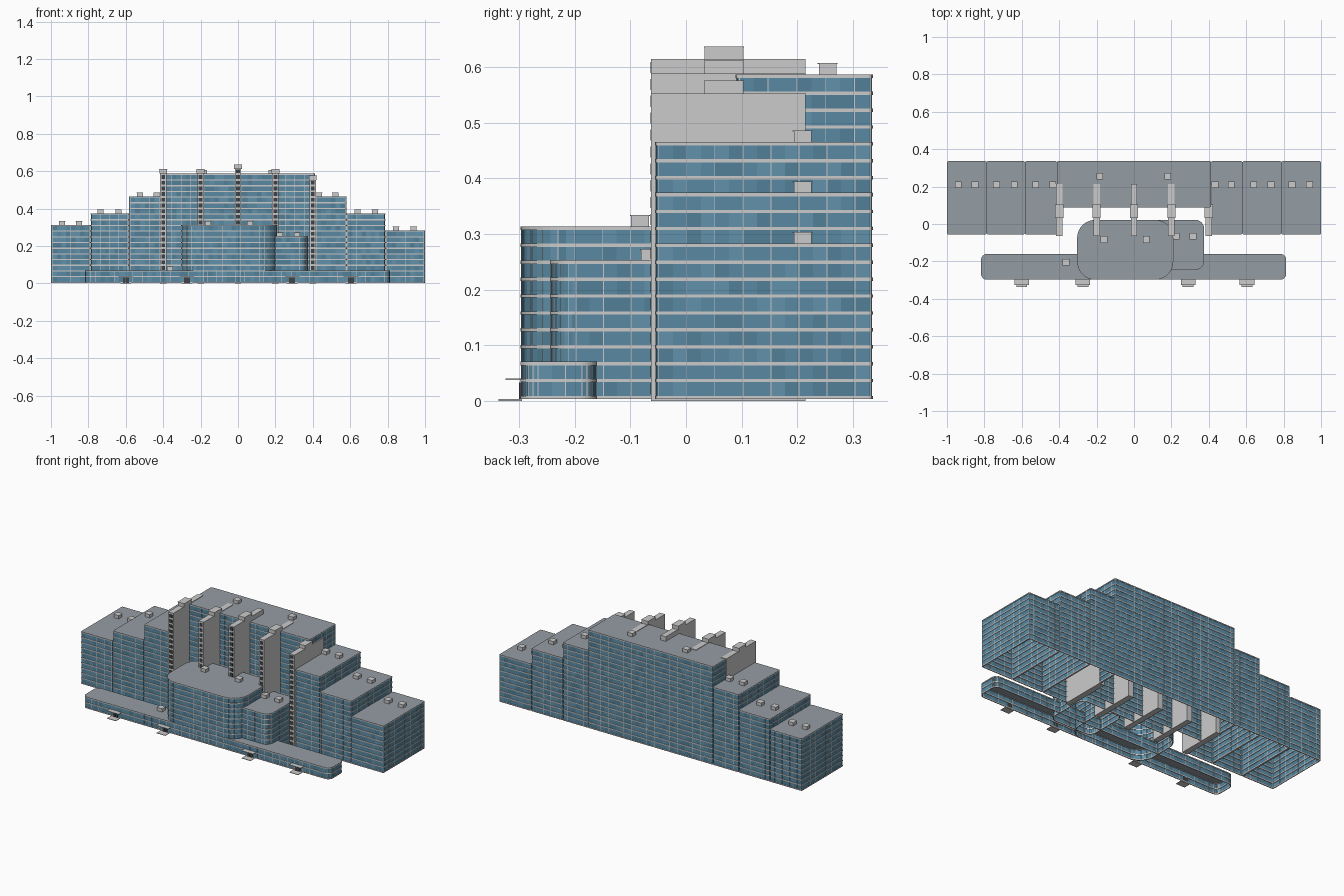
import bpy, bmesh, math, random
from mathutils import Vector

if "Cube" in bpy.data.objects:
    bpy.data.objects.remove(bpy.data.objects["Cube"])

random.seed(4)
FLOOR, BASE = 0.0304, 0.006


def material(name, r, g, b):
    m = bpy.data.materials.new(name)
    m.diffuse_color = (r, g, b, 1)
    m.use_nodes = True
    m.node_tree.nodes["Principled BSDF"].inputs["Base Color"].default_value = m.diffuse_color
    return m


GLASS = [material("glass_mid", .10, .25, .36), material("glass_dark", .085, .215, .31),
         material("glass_light", .12, .285, .40)]
ROOF = material("roof_grey", .30, .34, .37)
DARK = material("dark_window", .05, .055, .06)


def finish(name, bm, mats=(), recalc=True):
    if recalc:
        bmesh.ops.recalc_face_normals(bm, faces=bm.faces)
    me = bpy.data.meshes.new(name)
    bm.to_mesh(me)
    bm.free()
    for m in mats:
        me.materials.append(m)
    ob = bpy.data.objects.new(name, me)
    bpy.context.collection.objects.link(ob)
    return ob


def add_box(bm, x0, x1, y0, y1, z0, z1):
    vs = bmesh.ops.create_cube(bm, size=1)["verts"]
    for v in vs:
        v.co = Vector(((x0 + x1) / 2 + v.co.x * (x1 - x0),
                       (y0 + y1) / 2 + v.co.y * (y1 - y0),
                       (z0 + z1) / 2 + v.co.z * (z1 - z0)))


def outline(x0, x1, y0, y1, r, grow=0.0):
    """Counter-clockwise rounded rectangle, optionally offset outward."""
    pts = []
    n = 10 if r > .02 else 2
    for cx, cy, a0 in ((x1 - r, y0 + r, -90), (x1 - r, y1 - r, 0),
                       (x0 + r, y1 - r, 90), (x0 + r, y0 + r, 180)):
        for i in range(n + 1):
            a = math.radians(a0 + 90 * i / n)
            pts.append((cx + (r + grow) * math.cos(a), cy + (r + grow) * math.sin(a)))
    return pts


def subdivide(pts, step=0.025):
    out = []
    for (ax, ay), (bx, by) in zip(pts, pts[1:] + pts[:1]):
        k = max(1, round(math.hypot(bx - ax, by - ay) / step))
        out += [(ax + (bx - ax) * i / k, ay + (by - ay) * i / k) for i in range(k)]
    return out


def block(name, x0, x1, y0, y1, floors, r=0.005):
    rect = (x0 + .002, x1 - .002, y0 + .002, y1 - .002, r)
    top = BASE + floors * FLOOR

    # glass skin, one panel per window, open underneath
    bm = bmesh.new()
    pts = subdivide(outline(*rect))
    rows = [[bm.verts.new((x, y, BASE + f * FLOOR)) for x, y in pts] for f in range(floors + 1)]
    n = len(pts)
    for f in range(floors):
        for i in range(n):
            j = (i + 1) % n
            face = bm.faces.new((rows[f][i], rows[f][j], rows[f + 1][j], rows[f + 1][i]))
            face.material_index = random.choice((0, 0, 1, 2))
    finish(name + "_glass", bm, GLASS, recalc=False)

    # thin mullions
    bm = bmesh.new()
    for x, y in pts[::2]:
        add_box(bm, x - .0008, x + .0008, y - .0008, y + .0008, BASE, top)
    finish(name + "_mullions", bm)

    # projecting floor bands
    bm = bmesh.new()
    outer, inner = outline(*rect, grow=.002), outline(*rect, grow=-.003)
    n = len(outer)
    for f in range(floors + 1):
        z = BASE + f * FLOOR
        loops = [[bm.verts.new((x, y, z + dz)) for x, y in p] for p, dz in
                 ((outer, -.003), (outer, .003), (inner, .003), (inner, -.003))]
        for k in range(4):
            a, b = loops[k], loops[(k + 1) % 4]
            for i in range(n):
                j = (i + 1) % n
                bm.faces.new((a[i], a[j], b[j], b[i]))
    finish(name + "_floor_bands", bm)

    # roof slab
    bm = bmesh.new()
    lo, hi = [[bm.verts.new((x, y, z)) for x, y in outline(*rect, grow=.0015)]
              for z in (top, top + .0036)]
    bm.faces.new(lo[::-1])
    bm.faces.new(hi)
    for i in range(n):
        j = (i + 1) % n
        bm.faces.new((lo[i], lo[j], hi[j], hi[i]))
    finish(name + "_roof", bm, [ROOF])


def roof_units(name, floors, y, xs):
    z = BASE + floors * FLOOR
    bm = bmesh.new()
    for x in xs:
        add_box(bm, x - .016, x + .016, y - .016, y + .016, z, z + .022)
        add_box(bm, x - .018, x + .018, y - .018, y + .018, z + .022, z + .024)
    finish(name, bm)


# stepped slab at the back
BACK, FRONT = .336, -.056
block("centre_tower", -.412, .412, .089, BACK, 19)
for name, x0, x1, floors in (("left_outer_wing", -1, -.788, 10), ("left_middle_wing", -.788, -.583, 12),
                             ("left_inner_wing", -.583, -.412, 15), ("right_inner_wing", .412, .58, 15),
                             ("right_middle_wing", .58, .788, 12), ("right_outer_wing", .788, 1, 9)):
    block(name, x0, x1, FRONT, BACK, floors)

# rounded front volumes and podium
block("front_hall", -.304, .21, -.298, .022, 10, .095)
block("front_annex", .09, .375, -.245, .022, 8, .045)
block("podium", -.818, .814, -.298, -.16, 2, .03)

# rooftop plant boxes
roof_units("tower_roof_units", 19, .255, (-.183, .18))
roof_units("left_outer_roof_units", 10, .21, (-.94, -.85))
roof_units("middle_roof_units", 12, .21, (-.735, -.64, .64, .733))
roof_units("inner_roof_units", 15, .21, (-.525, -.435, .433, .52))
roof_units("right_outer_roof_units", 9, .21, (.845, .938))
roof_units("hall_roof_units", 10, -.083, (-.16, .065))
roof_units("annex_roof_units", 8, -.065, (.225, .315))
roof_units("podium_roof_unit", 2, -.205, (-.363,))

# concrete fins with a column of dark windows and a cap box
for i, (x, h) in enumerate(((-.4, .59), (-.2, .59), (0, .615), (.2, .59), (.4, .554))):
    bm = bmesh.new()
    add_box(bm, x - .017, x + .017, -.063, .215, 0, h)
    add_box(bm, x - .021, x + .021, .033, .103, h - .002, h + .020)
    add_box(bm, x - .022, x + .022, .032, .104, h + .020, h + .022)
    finish(f"concrete_fin_{i + 1}", bm)
    bm = bmesh.new()
    z = BASE
    while z + .028 < h:
        add_box(bm, x - .010, x + .010, -.0642, -.06, z + .006, z + .026)
        z += FLOOR
    finish(f"fin_windows_{i + 1}", bm, [DARK])

# entrances: step, canopy, dark doors
for i, x in enumerate((-.6, -.273, .289, .604)):
    bm = bmesh.new()
    add_box(bm, x - .029, x + .029, -.337, -.295, 0, .003)
    add_box(bm, x - .039, x + .039, -.325, -.295, .037, .040)
    finish(f"entrance_canopy_{i + 1}", bm)
    bm = bmesh.new()
    add_box(bm, x - .016, x - .001, -.3005, -.294, .003, .033)
    add_box(bm, x + .001, x + .016, -.3005, -.294, .003, .033)
    finish(f"entrance_doors_{i + 1}", bm, [DARK])
